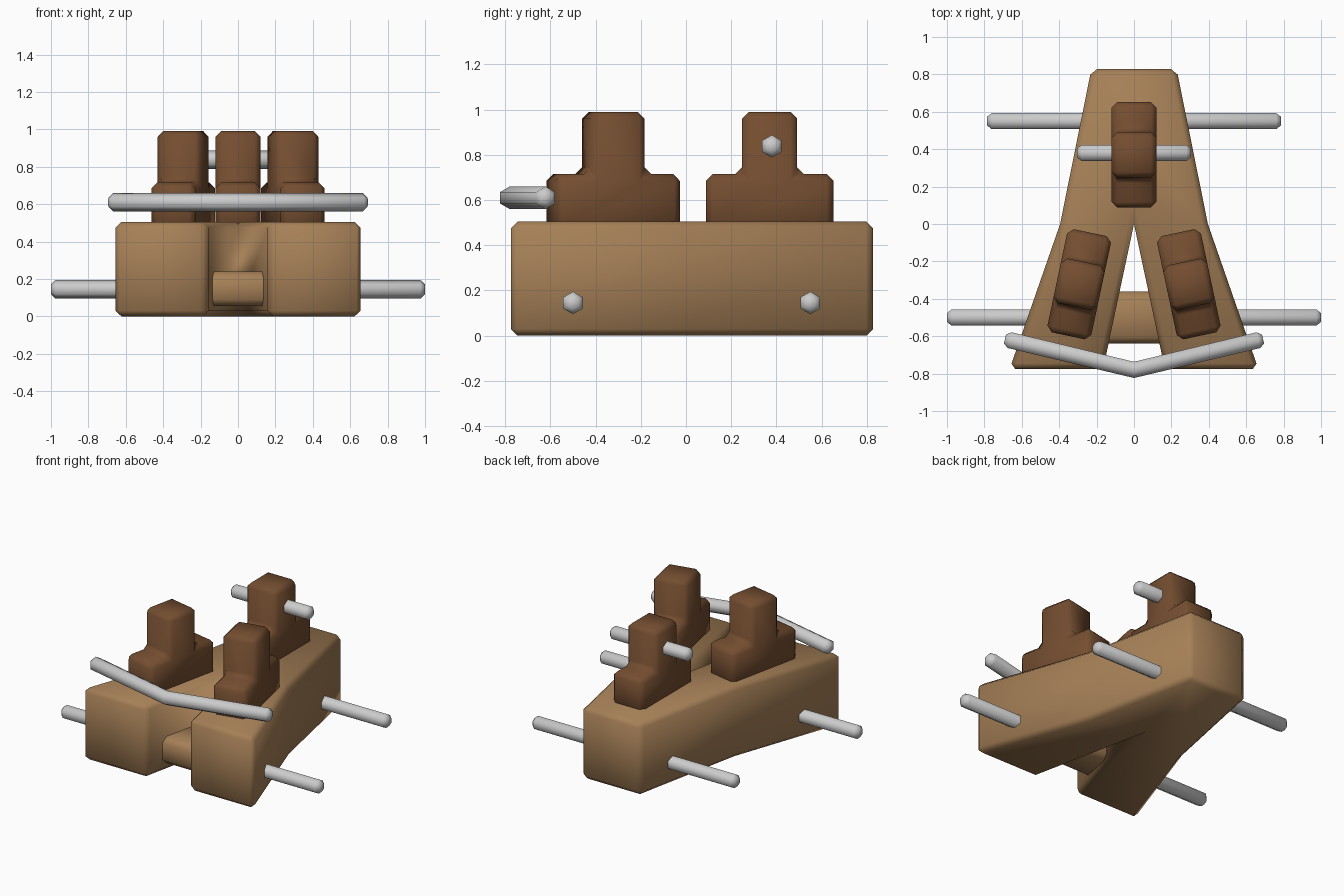
import bpy, bmesh, math
from mathutils import Vector, Matrix

if "Cube" in bpy.data.objects:
    bpy.data.objects.remove(bpy.data.objects["Cube"])


def material(name, rgb):
    m = bpy.data.materials.new(name)
    m.diffuse_color = (*rgb, 1)
    m.use_nodes = True
    m.node_tree.nodes["Principled BSDF"].inputs["Base Color"].default_value = m.diffuse_color
    return m


tan = material("tan_wood", (0.38, 0.215, 0.095))
brown = material("brown_wood", (0.175, 0.075, 0.03))


def finish(bm, name, mat=None, matrix=Matrix()):
    bmesh.ops.recalc_face_normals(bm, faces=bm.faces)
    bm.transform(matrix)
    for f in bm.faces:
        f.smooth = True
    me = bpy.data.meshes.new(name)
    bm.to_mesh(me)
    bm.free()
    ob = bpy.data.objects.new(name, me)
    bpy.context.collection.objects.link(ob)
    if mat:
        me.materials.append(mat)
    return ob


def prism(name, points, offset, bevel, mat, matrix=Matrix()):
    """Extrude a closed outline by offset and chamfer its distinct edges."""
    bm = bmesh.new()
    face = bm.faces.new([bm.verts.new(p) for p in points])
    ext = bmesh.ops.extrude_face_region(bm, geom=[face])
    bmesh.ops.translate(bm, vec=offset,
                        verts=[v for v in ext["geom"] if isinstance(v, bmesh.types.BMVert)])
    bmesh.ops.recalc_face_normals(bm, faces=bm.faces)
    # the tight inner corner of the notch stays sharp
    edges = [e for e in bm.edges if 0.5 < e.calc_face_angle() < 2.2]
    bmesh.ops.bevel(bm, geom=edges, offset=bevel, segments=1, affect='EDGES')
    return finish(bm, name, mat, matrix)


def hex_rod(name, path, r=0.05):
    """Six-sided rod along a level path, with chamfered ends."""
    pts = [Vector(p) for p in path]
    d0 = (pts[1] - pts[0]).normalized()
    d1 = (pts[-1] - pts[-2]).normalized()
    stations = [(pts[0], d0, 0.55), (pts[0] + d0 * 0.025, d0, 1)]
    stations += [(p, d0 + d1, 1) for p in pts[1:-1]]
    stations += [(pts[-1] - d1 * 0.025, d1, 1), (pts[-1], d1, 0.55)]
    bm = bmesh.new()
    rings = []
    for p, t, s in stations:
        side = Vector((-t.y, t.x, 0)).normalized()
        rings.append([bm.verts.new(p + r * s * (side * math.sin(k * math.pi / 3)
                      + Vector((0, 0, math.cos(k * math.pi / 3))))) for k in range(6)])
    for a, b in zip(rings, rings[1:]):
        for k in range(6):
            bm.faces.new((a[k], a[k - 1], b[k - 1], b[k]))
    bm.faces.new(rings[0])
    bm.faces.new(rings[-1])
    return finish(bm, name)


# forked body
half = [(0.165, -0.775), (0.665, -0.775), (0.395, 0), (0.228, 0.828)]
outline = [(0, 0)] + half + [(-x, y) for x, y in reversed(half)]
prism("forked_body", [(x, y, 0) for x, y in outline], (0, 0, 0.505), 0.03, tan)

# block bridging the two legs
prism("leg_bridge", [(-0.36, -0.64, 0.055), (-0.36, -0.36, 0.055),
                     (-0.36, -0.36, 0.24), (-0.36, -0.64, 0.24)],
      (0.72, 0, 0), 0.035, tan)

# stepped posts
step = [(0.282, 0.45), (0.282, 0.715), (0.122, 0.715), (0.122, 0.99)]
profile = step + [(-y, z) for y, z in reversed(step)]
for name, x, y, turn in (("rear_post", 0, 0.37, 0),
                         ("left_post", -0.293, -0.322, -12),
                         ("right_post", 0.293, -0.322, 12)):
    place = Matrix.Translation((x, y, 0)) @ Matrix.Rotation(math.radians(turn), 4, 'Z')
    prism(name, [(-0.12, a, b) for a, b in profile], (0.24, 0, 0), 0.03, brown, place)

# straight cross rods
for name, w, y, z in (("front_axle", 1.0, -0.5, 0.145),
                      ("rear_axle", 0.785, 0.55, 0.145),
                      ("post_pin", 0.305, 0.38, 0.838)):
    hex_rod(name, [(-w, y, z), (w, y, z)])

# bent bar across the front
hex_rod("front_bar", [(-0.69, -0.615, 0.61), (0, -0.78, 0.61), (0.69, -0.615, 0.61)])
